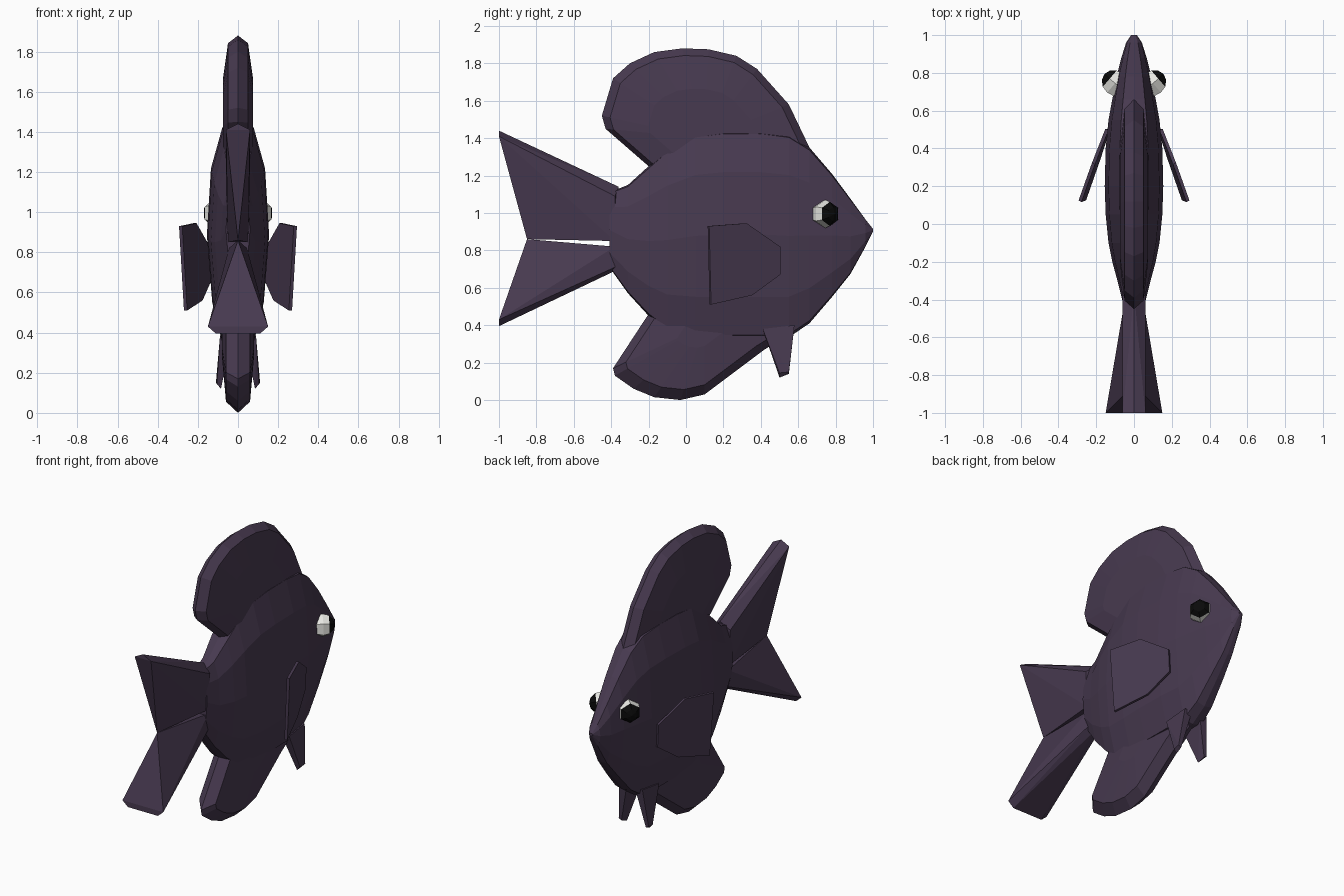
import bpy, bmesh
from mathutils import Vector, Matrix

if "Cube" in bpy.data.objects:
    bpy.data.objects.remove(bpy.data.objects["Cube"], do_unlink=True)


def material(name, rgb):
    m = bpy.data.materials.new(name)
    m.use_nodes = True
    m.diffuse_color = (*rgb, 1)
    bsdf = next(n for n in m.node_tree.nodes if n.type == 'BSDF_PRINCIPLED')
    bsdf.inputs["Base Color"].default_value = (*rgb, 1)
    return m


PURPLE = material("dark purple", (0.064, 0.042, 0.080))
WHITE = material("eye white", (0.80, 0.80, 0.76))
BLACK = material("pupil black", (0.003, 0.003, 0.003))


def finish(name, bm, *mats):
    bmesh.ops.recalc_face_normals(bm, faces=bm.faces)
    me = bpy.data.meshes.new(name)
    bm.to_mesh(me)
    bm.free()
    for m in mats:
        me.materials.append(m)
    ob = bpy.data.objects.new(name, me)
    bpy.context.scene.collection.objects.link(ob)
    return ob


def bridge(bm, a, b):
    n = len(a)
    for i in range(n):
        j = (i + 1) % n
        bm.faces.new((a[i], a[j], b[j], b[i]))


def hull(name, points):
    bm = bmesh.new()
    vs = [bm.verts.new(p) for p in points]
    res = bmesh.ops.convex_hull(bm, input=vs)
    spare = {g for g in res["geom_interior"] + res["geom_unused"]
             if isinstance(g, bmesh.types.BMVert)}
    bmesh.ops.delete(bm, geom=list(spare), context='VERTS')
    return finish(name, bm, PURPLE)


def both(points):
    """Points on both sides of the centre plane."""
    return [(s * x, y, z) for x, y, z in points for s in (1, -1)]


# Body: flattened ten-sided cross-section lofted from tail root to nose
# each station is y, top z, bottom z, half width
stations = [(-.41, 1.11, .71, .06), (-.31, 1.15, .57, .085), (-.2, 1.25, .45, .115),
            (-.1, 1.34, .37, .135), (.05, 1.42, .335, .15), (.2, 1.44, .33, .155),
            (.4, 1.44, .33, .15), (.55, 1.42, .335, .135), (.66, 1.35, .41, .115),
            (.78, 1.21, .55, .092), (.88, 1.075, .675, .067), (.96, .965, .82, .042),
            (1.0, .915, .9, .015)]
half = [(.5, .97), (.87, .6), (1, 0), (.83, -.6), (.5, -.97)]
section = [(0, 1)] + half + [(0, -1)] + [(-u, v) for u, v in reversed(half)]
bm = bmesh.new()
rings = []
for y, top, bottom, w in stations:
    mid, h = (top + bottom) / 2, (top - bottom) / 2
    rings.append([bm.verts.new((u * w, y, mid + v * h)) for u, v in section])
for a, b in zip(rings, rings[1:]):
    bridge(bm, a, b)
bm.faces.new(rings[0])
bm.faces.new(rings[-1])
finish("body", bm, PURPLE)


def thick_fin(name, outline, centre, layers):
    """Fin with a ridge along its outline, thickening towards its centre."""
    bm = bmesh.new()
    cy, cz = centre

    def ring(scale, x):
        return [bm.verts.new((x, cy + (y - cy) * scale, cz + (z - cz) * scale))
                for y, z in outline]
    ridge = ring(1, 0)
    for s in (1, -1):
        prev = ridge
        for scale, x in layers:
            cur = ring(scale, s * x)
            bridge(bm, prev, cur)
            prev = cur
        bm.faces.new(prev)
    finish(name, bm, PURPLE)


thick_fin("dorsal_fin",
          [(.66, 1.35), (.55, 1.58), (.38, 1.77), (.27, 1.84), (.12, 1.875), (-.02, 1.88),
           (-.17, 1.86), (-.3, 1.8), (-.39, 1.72), (-.45, 1.52), (-.43, 1.45),
           (-.2, 1.25), (.1, 1.2), (.5, 1.2)],
          (.1, 1.4), [(.92, .05), (.55, .075)])
thick_fin("anal_fin",
          [(-.2, .46), (-.39, .17), (-.38, .13), (-.28, .06), (-.17, .015), (-.03, 0),
           (.1, .03), (.42, .27), (.55, .35), (.4, .5), (.1, .55)],
          (.1, .4), [(.86, .06), (.3, .08)])

# Forked tail: slim upper lobe and flared lower lobe
hull("tail_upper_lobe", both([(.06, -.38, 1.09), (.05, -.38, .85), (.06, -1, 1.41)])
     + [(0, -.36, 1.14), (0, -1, 1.44), (0, -.85, .86), (0, -.91, 1.12)])
hull("tail_lower_lobe", both([(.045, -.38, .82), (.045, -.38, .71), (.15, -1, .43),
                              (.11, -1, .395)]) + [(0, -.85, .86), (0, -.38, .69)])

# Paired fins
pectoral = [(.12, .93), (.32, .945), (.5, .82), (.5, .67), (.35, .56), (.13, .51)]
for side, s in (("left", 1), ("right", -1)):
    pts = []
    for y, z in pectoral:
        x = .14 + (.5 - y) * .36 + (z - .75) * .05
        pts += [(s * (x - .008), y - .004, z), (s * (x + .008), y + .004, z)]
    hull(side + "_pectoral_fin", pts)
    hull(side + "_pelvic_fin",
         [(s * x, y, z) for x, y, z in
          [(.03, .41, .38), (.09, .41, .38), (.03, .58, .40), (.085, .58, .40),
           (.085, .5, .12), (.105, .5, .145), (.09, .55, .14), (.11, .55, .15)]])

    # Eye: faceted ball turned outward and forward, with the cap as pupil
    axis = Vector((s * .76, .65, 0)).normalized()
    turn = axis.to_track_quat('Z', 'Y').to_matrix().to_4x4()
    centre = Vector((s * .1, .745, .995))
    bm = bmesh.new()
    bmesh.ops.create_uvsphere(bm, u_segments=6, v_segments=6, radius=.075,
                              matrix=Matrix.Translation(centre) @ turn)
    for f in bm.faces:
        f.material_index = int((f.calc_center_median() - centre).dot(axis) > .025)
    finish(side + "_eye", bm, WHITE, BLACK)
